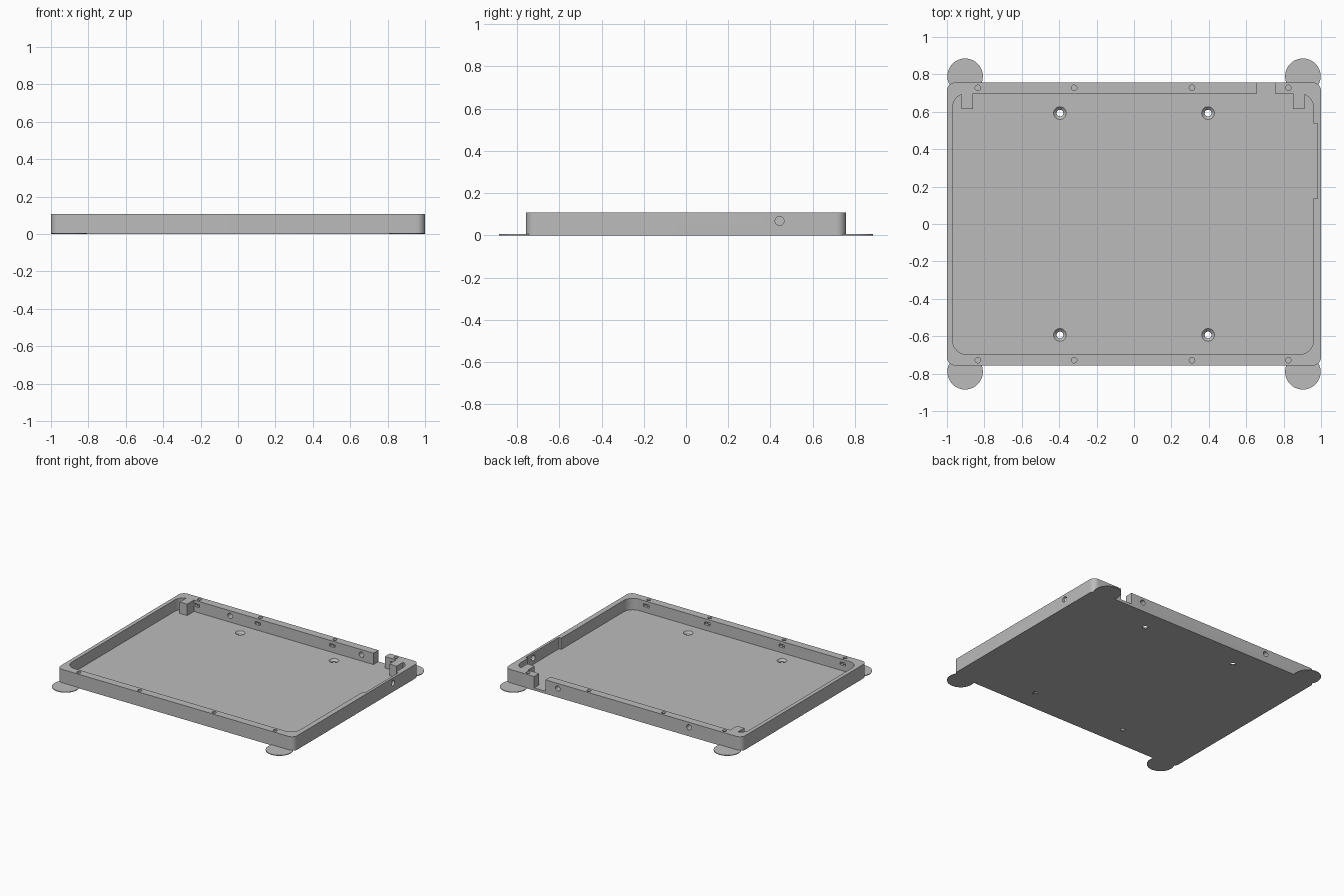
import bpy, bmesh
from math import radians, sin, cos
from mathutils import Matrix, Vector

if "Cube" in bpy.data.objects:
    bpy.data.objects.remove(bpy.data.objects["Cube"], do_unlink=True)

HEIGHT, FLOOR, HALF_Y, WALL_Y = 0.107, 0.02, 0.757, 0.697
SCREWS = (-0.835, -0.32, 0.31, 0.825)

grey = bpy.data.materials.new("grey plastic")
grey.use_nodes = True
grey.diffuse_color = (0.5, 0.5, 0.5, 1)
grey.node_tree.nodes["Principled BSDF"].inputs["Base Color"].default_value = (0.5, 0.5, 0.5, 1)


def finish(bm, name):
    bmesh.ops.recalc_face_normals(bm, faces=bm.faces)
    mesh = bpy.data.meshes.new(name)
    bm.to_mesh(mesh)
    bm.free()
    mesh.materials.append(grey)
    obj = bpy.data.objects.new(name, mesh)
    bpy.context.collection.objects.link(obj)
    return obj


def arc(cx, cy, r, start, end, steps=10):
    angles = [radians(start + (end - start) * i / steps) for i in range(steps + 1)]
    return [(cx + r * cos(a), cy + r * sin(a)) for a in angles]


def prism(name, outline, z0, z1):
    bm = bmesh.new()
    face = bm.faces.new([bm.verts.new((x, y, z0)) for x, y in outline])
    ext = bmesh.ops.extrude_face_region(bm, geom=[face])
    top = [v for v in ext["geom"] if isinstance(v, bmesh.types.BMVert)]
    bmesh.ops.translate(bm, verts=top, vec=(0, 0, z1 - z0))
    return finish(bm, name)


def cylinder(name, start, end, r1, r2=None, sides=32):
    a, b = Vector(start), Vector(end)
    turn = (b - a).to_track_quat("Z", "Y").to_matrix().to_4x4()
    bm = bmesh.new()
    bmesh.ops.create_cone(bm, cap_ends=True, segments=sides, radius1=r1,
                          radius2=r1 if r2 is None else r2, depth=(b - a).length,
                          matrix=Matrix.Translation((a + b) / 2) @ turn)
    return finish(bm, name)


def box(name, x, y, z, sx, sy, sz):
    outline = [(x - sx / 2, y - sy / 2), (x + sx / 2, y - sy / 2),
               (x + sx / 2, y + sy / 2), (x - sx / 2, y + sy / 2)]
    return prism(name, outline, z - sz / 2, z + sz / 2)


def cut(target, cutter):
    mod = target.modifiers.new("cut", "BOOLEAN")
    mod.operation, mod.solver, mod.object = "DIFFERENCE", "EXACT", cutter
    bpy.context.view_layer.objects.active = target
    bpy.ops.object.modifier_apply(modifier=mod.name)
    bpy.data.objects.remove(cutter, do_unlink=True)


# Tray body with rounded outer corners
R = 0.045
outline = []
for sx, sy, a in ((1, -1, -90), (1, 1, 0), (-1, 1, 90), (-1, -1, 180)):
    outline += arc(sx * (1 - R), sy * (HALF_Y - R), R, a, a + 90)
tray = prism("tray", outline, 0, HEIGHT)

# Cavity: side recess, two corner blocks and an open gap in the back wall
cavity = arc(0.885, -0.622, 0.075, -90, 0)
cavity += [(0.96, 0.135), (0.98, 0.135), (0.98, 0.536), (0.96, 0.536)]
cavity += arc(0.885, 0.622, 0.075, 0, 70)
cavity += [(0.911, 0.614), (0.849, 0.614), (0.849, WALL_Y), (0.753, WALL_Y),
           (0.753, 0.8), (0.657, 0.8), (0.657, WALL_Y),
           (-0.86, WALL_Y), (-0.86, 0.614), (-0.923, 0.614)]
cavity += arc(-0.895, 0.622, 0.075, 112, 180)
cavity += arc(-0.895, -0.622, 0.075, 180, 270)
cut(tray, prism("cavity_cutter", cavity, FLOOR, 0.2))

# Screw holes in the rim, each with a nut slot in the inner wall
for side in (-1, 1):
    for x in SCREWS:
        y = side * 0.728
        cut(tray, box("slot_cutter", x, side * 0.715, 0.072, 0.046, 0.06, 0.022))
        cut(tray, cylinder("screw_cutter", (x, y, 0.05), (x, y, 0.2), 0.015, sides=24))

# Cable holes through the back wall and one side wall
for x in (-0.555, 0.555):
    cut(tray, cylinder("back_hole_cutter", (x, 0.66, 0.068), (x, 0.8, 0.068), 0.02))
cut(tray, cylinder("side_hole_cutter", (0.93, 0.443, 0.068), (1.05, 0.443, 0.068), 0.021))

# Countersunk mounting holes in the floor
for x in (-0.396, 0.396):
    for y in (-0.593, 0.593):
        cut(tray, cylinder("mount_cutter", (x, y, -0.05), (x, y, 0.05), 0.018))
        cut(tray, cylinder("sink_cutter", (x, y, 0.003), (x, y, FLOOR + 0.003), 0.017, 0.037))

# Thin round pads under the four corners
parts = [tray]
for sx, side in ((-1, "right"), (1, "left")):
    for sy, end in ((-1, "front"), (1, "back")):
        x, y = sx * 0.903, sy * 0.79
        parts.append(cylinder(f"{end}_{side}_pad", (x, y, 0), (x, y, 0.005), 0.095, sides=48))

bpy.ops.object.select_all(action="DESELECT")
for part in parts:
    part.select_set(True)
bpy.context.view_layer.objects.active = tray
bpy.ops.object.shade_smooth_by_angle(angle=radians(30))
